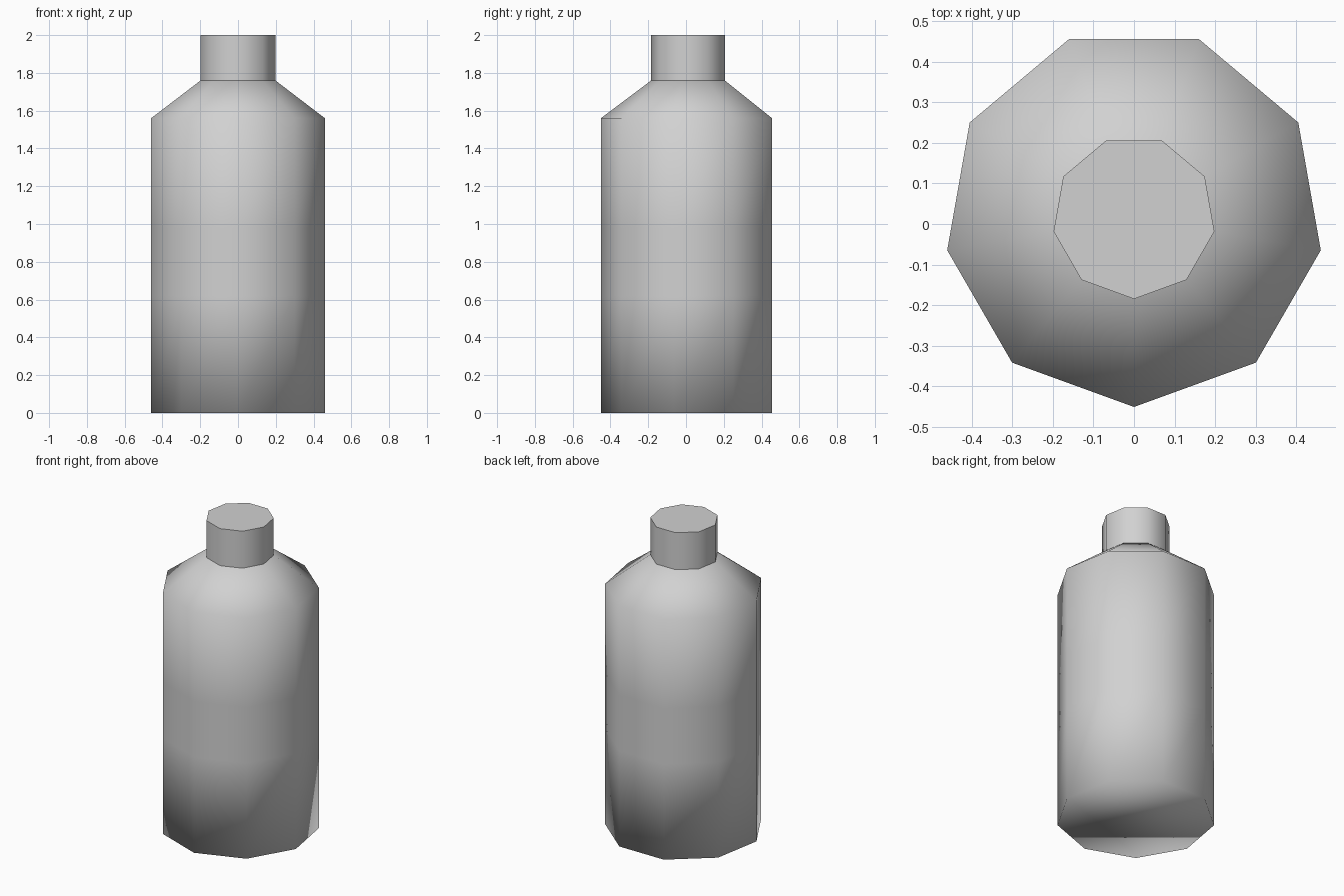
import bpy, bmesh
from math import sin, cos, tau, pi

cube = bpy.data.objects.get("Cube")
if cube:
    bpy.data.objects.remove(cube, do_unlink=True)

SIDES = 9
CENTRE_Y = 0.0165

grey = bpy.data.materials.new("light grey")
grey.use_nodes = True
colour = (0.64, 0.64, 0.64, 1)
grey.diffuse_color = colour
grey.node_tree.nodes["Principled BSDF"].inputs["Base Color"].default_value = colour


def lathe(name, profile, flat_caps):
    """Closed nine-sided solid through (radius, height) rings, one corner facing front."""
    bm = bmesh.new()
    rings = []
    for radius, z in profile:
        angles = [tau * i / SIDES - pi / 2 for i in range(SIDES)]
        rings.append([bm.verts.new((radius * cos(a), CENTRE_Y + radius * sin(a), z))
                      for a in angles])
    for low, high in zip(rings, rings[1:]):
        for i in range(SIDES):
            j = (i + 1) % SIDES
            bm.faces.new((low[i], low[j], high[j], high[i]))
    caps = [bm.faces.new(rings[0][::-1]), bm.faces.new(rings[-1])]
    for face in bm.faces:
        face.smooth = True
    if flat_caps:
        for cap in caps:
            cap.smooth = False
            for edge in cap.edges:
                edge.smooth = False
    mesh = bpy.data.meshes.new(name)
    bm.to_mesh(mesh)
    bm.free()
    mesh.materials.append(grey)
    obj = bpy.data.objects.new(name, mesh)
    bpy.context.collection.objects.link(obj)
    return obj


# Bottle body: straight wall with a middle band, then a sloping shoulder
lathe("bottle_body",
      [(0.467, 0), (0.467, 0.62), (0.467, 0.98), (0.467, 1.56), (0.201, 1.76)],
      flat_caps=False)

# Cap: straight sides with crisp rims
lathe("bottle_cap", [(0.201, 1.76), (0.201, 2.0)], flat_caps=True)
